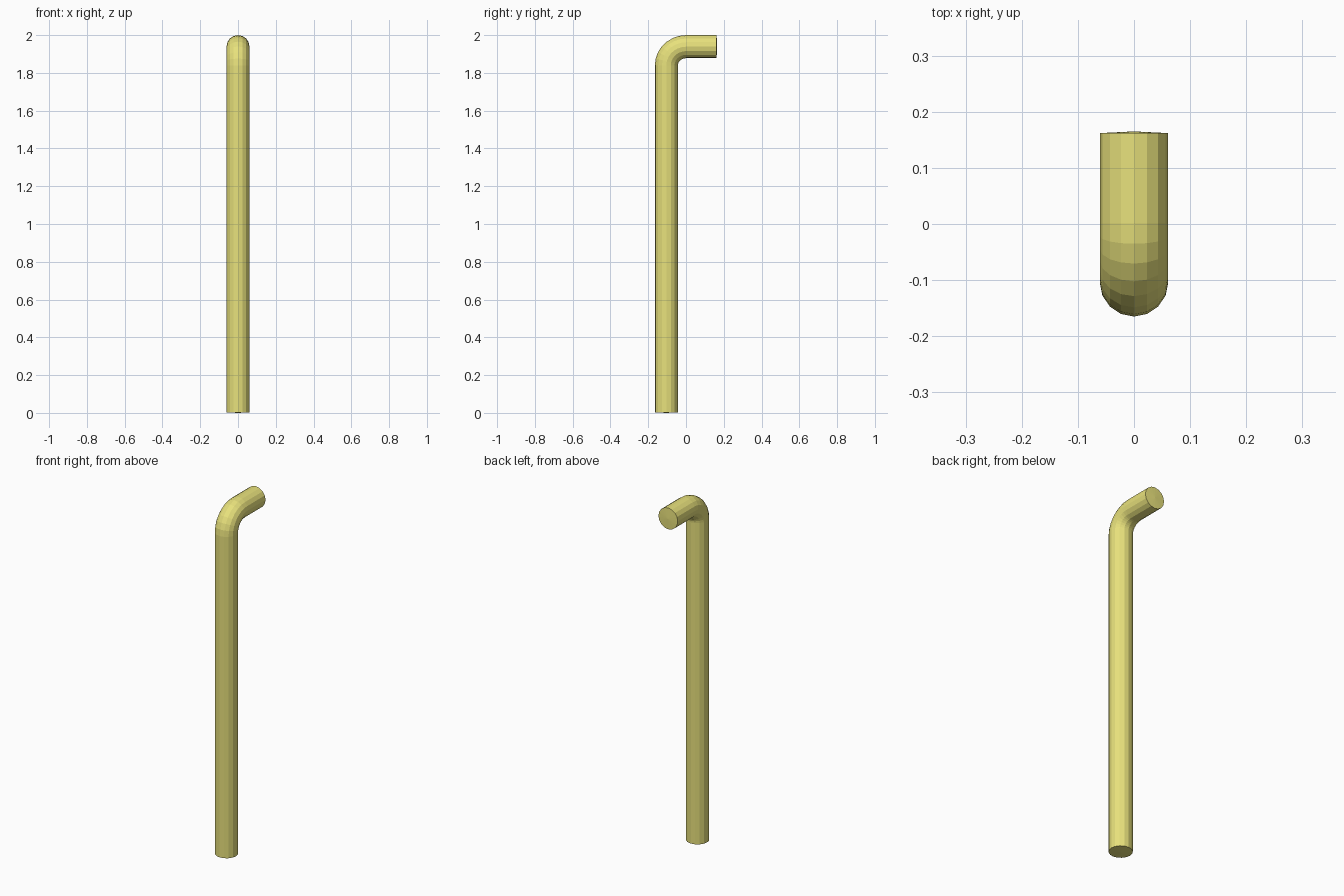
import bpy, bmesh
from math import sin, cos, pi
from mathutils import Vector

if "Cube" in bpy.data.objects:
    bpy.data.objects.remove(bpy.data.objects["Cube"])

SIDES, RADIUS, BEND_STEPS = 16, 0.061, 7

# Centre line in the YZ plane: (y, z, direction angle from vertical)
path = [(-0.104, 0.003, 0.0)]
for i in range(BEND_STEPS + 1):
    a = pi / 2 * i / BEND_STEPS
    path.append((0.002 - 0.106 * cos(a), 1.84 + 0.099 * sin(a), a))
path.append((0.162, 1.939, pi / 2))

bm = bmesh.new()

# Cross-section rings swept along the path
rings = []
for y, z, a in path:
    across = Vector((0, cos(a), -sin(a)))
    ring = []
    for k in range(SIDES):
        t = 2 * pi * k / SIDES
        p = Vector((0, y, z)) + RADIUS * (cos(t) * Vector((1, 0, 0)) + sin(t) * across)
        ring.append(bm.verts.new(p))
    rings.append(ring)

for r0, r1 in zip(rings, rings[1:]):
    for k in range(SIDES):
        n = (k + 1) % SIDES
        bm.faces.new((r0[k], r0[n], r1[n], r1[k]))

# Very shallow pointed end caps
for ring, tip in ((rings[0], (0, -0.104, 0)), (rings[-1], (0, 0.165, 1.939))):
    v = bm.verts.new(tip)
    for k in range(SIDES):
        bm.faces.new((ring[k], ring[(k + 1) % SIDES], v))

bmesh.ops.recalc_face_normals(bm, faces=bm.faces)
mesh = bpy.data.meshes.new("bent_pipe")
bm.to_mesh(mesh)
bm.free()

# Yellow paint
paint = bpy.data.materials.new("yellow_paint")
paint.diffuse_color = (0.8, 0.75, 0.2, 1)
paint.use_nodes = True
paint.node_tree.nodes["Principled BSDF"].inputs["Base Color"].default_value = paint.diffuse_color
mesh.materials.append(paint)
pipe = bpy.data.objects.new("bent_pipe", mesh)
bpy.context.collection.objects.link(pipe)
